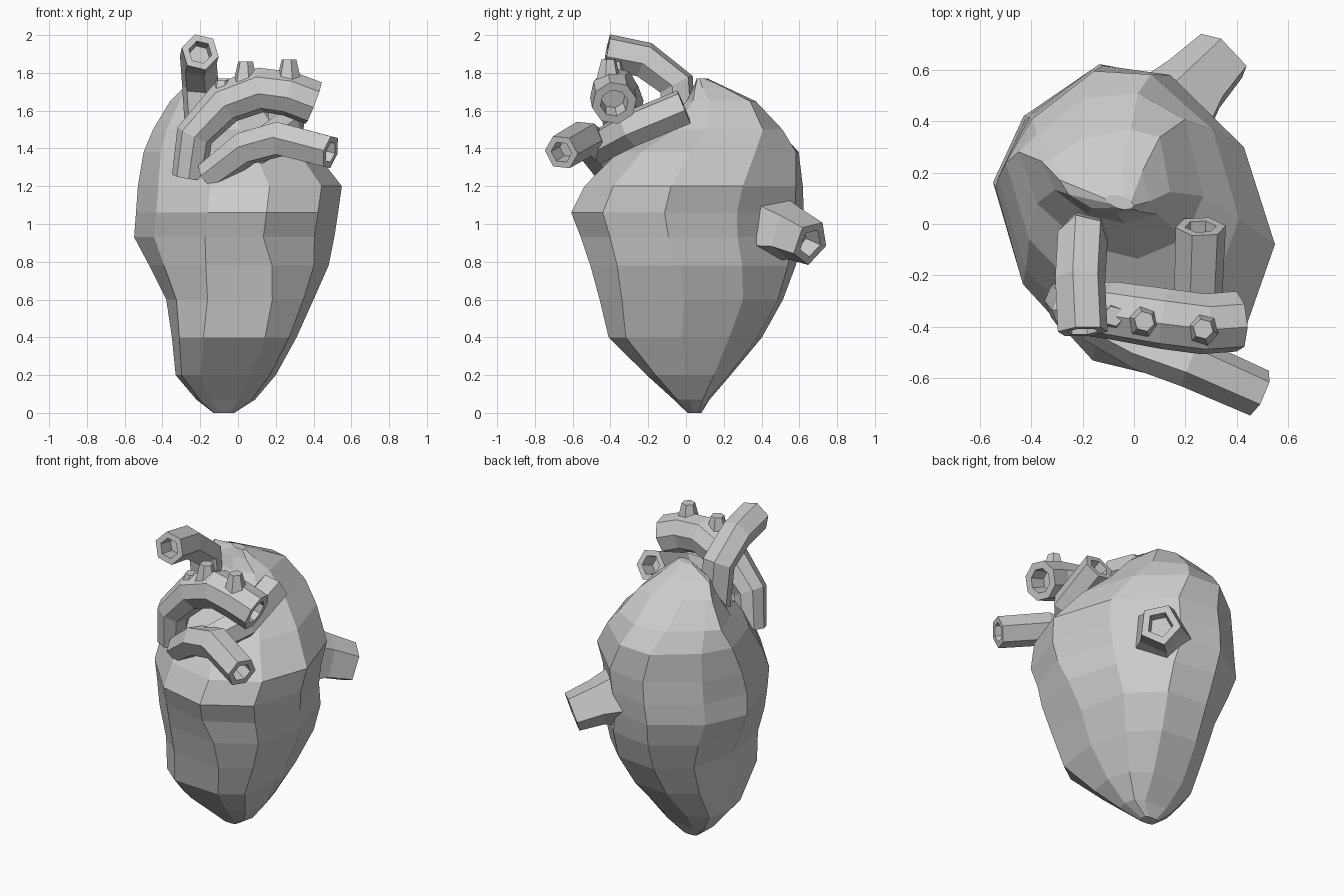
import bpy, bmesh
from math import sin, cos, tau, copysign
from mathutils import Vector

if "Cube" in bpy.data.objects:
    bpy.data.objects.remove(bpy.data.objects["Cube"])

grey = bpy.data.materials.new("plain grey")
grey.use_nodes = True
grey.diffuse_color = (0.6, 0.6, 0.6, 1)
grey.node_tree.nodes["Principled BSDF"].inputs["Base Color"].default_value = grey.diffuse_color


def loft(name, rings):
    """Skin a list of equal-length vertex rings and cap both ends."""
    bm = bmesh.new()
    loops = [[bm.verts.new(p) for p in ring] for ring in rings]
    for low, high in zip(loops, loops[1:]):
        for i in range(len(low)):
            j = (i + 1) % len(low)
            bm.faces.new((low[i], low[j], high[j], high[i]))
    bm.faces.new(loops[0][::-1])
    bm.faces.new(loops[-1])
    bmesh.ops.recalc_face_normals(bm, faces=bm.faces)
    mesh = bpy.data.meshes.new(name)
    bm.to_mesh(mesh)
    bm.free()
    mesh.materials.append(grey)
    obj = bpy.data.objects.new(name, mesh)
    bpy.context.collection.objects.link(obj)
    return obj


def body_ring(z, x0, x1, y0, y1, front, back, sides=10):
    """Oval section; front and back are (power, skew), lower powers being boxier."""
    ring = []
    for i in range(sides):
        a = tau * i / sides
        power, skew = front if sin(a) < 0.01 else back
        dx = (x1 - x0) / 2 * copysign(abs(cos(a)) ** power, cos(a))
        dy = (y1 - y0) / 2 * copysign(abs(sin(a) / sin(tau / 5)) ** power, sin(a))
        ring.append(((x0 + x1) / 2 + dx, (y0 + y1) / 2 + dy - skew * dx, z))
    return ring


def tube(name, path, radii, sides=6, hollow=True):
    """Faceted vessel along a path, with a hollow mouth at its last point."""
    pts = [Vector(p) for p in path]
    last = len(pts) - 1
    rings, prev, side = [], None, None
    for k, p in enumerate(pts):
        ahead = (pts[min(k + 1, last)] - p).normalized()
        behind = (p - pts[max(k - 1, 0)]).normalized()
        t = (ahead + behind).normalized()
        if prev is None:
            side = t.orthogonal().normalized()
        else:
            side = prev.rotation_difference(t) @ side
        prev = t
        other = t.cross(side)

        def ring(r, back=0.0):
            return [p - t * back + (side * cos(tau * i / sides) + other * sin(tau * i / sides)) * r
                    for i in range(sides)]

        rings.append(ring(radii[k]))
    if hollow:
        rings += [ring(radii[-1] * 0.62), ring(radii[-1] * 0.55, 0.1)]
    return loft(name, rings)


# Main muscle: z, x and y extents, front and back shape of each section
boxy, medium, cut = (0.6, 0.06), (0.85, 0.15), (1.05, 0.24)
sections = [
    (0.0, -0.13, -0.02, 0.01, 0.08, boxy, boxy),
    (0.07, -0.22, 0.09, -0.06, 0.12, boxy, boxy),
    (0.2, -0.33, 0.2, -0.2, 0.23, boxy, (0.8, 0.06)),
    (0.4, -0.35, 0.31, -0.4, 0.39, boxy, (0.85, 0.1)),
    (0.6, -0.38, 0.4, -0.44, 0.5, (0.7, 0.1), (0.9, 0.1)),
    (0.78, -0.47, 0.48, -0.48, 0.56, medium, (1.05, 0.15)),
    (0.93, -0.55, 0.51, -0.52, 0.59, cut, (1.2, 0.18)),
    (1.06, -0.54, 0.53, -0.57, 0.6, cut, (1.2, 0.18)),
    (1.2, -0.53, 0.55, -0.5, 0.6, cut, (1.2, 0.14)),
    (1.38, -0.5, 0.41, -0.33, 0.59, cut, (1.2, 0.06)),
    (1.5, -0.45, 0.27, -0.11, 0.5, cut, (1.05, -0.1)),
    (1.65, -0.36, 0.14, 0.02, 0.35, cut, (0.8, -0.2)),
    (1.72, -0.29, 0.06, 0.05, 0.21, cut, (0.8, -0.15)),
    (1.77, -0.11, 0.0, 0.06, 0.11, cut, cut),
]
loft("heart_muscle", [body_ring(*s) for s in sections])

# Upper vein bending forward over the top
tube("upper_vein",
     [(-0.19, -0.03, 1.45), (-0.2, -0.05, 1.74), (-0.21, -0.22, 1.87), (-0.2, -0.42, 1.91)],
     [0.09, 0.1, 0.1, 0.1])

# Great arch with three small branch stumps
tube("great_arch",
     [(-0.26, -0.3, 1.25), (-0.23, -0.33, 1.47), (-0.07, -0.34, 1.64), (0.12, -0.37, 1.71),
      (0.27, -0.39, 1.69), (0.4, -0.38, 1.64)],
     [0.09, 0.1, 0.115, 0.12, 0.12, 0.12], sides=8)
for n, (x, y, top) in enumerate([(-0.08, -0.36, 1.76), (0.04, -0.38, 1.86), (0.27, -0.41, 1.87)]):
    tube(f"arch_branch_{n + 1}", [(x, y, top - 0.14), (x, y, top)], [0.075, 0.04], hollow=False)

# Front trunk vessel and its rear-facing branch
tube("front_trunk",
     [(-0.16, -0.38, 1.25), (0.04, -0.48, 1.4), (0.22, -0.54, 1.45), (0.49, -0.66, 1.38)],
     [0.08, 0.095, 0.1, 0.095])
tube("rear_branch",
     [(0.1, -0.48, 1.4), (0.25, -0.3, 1.5), (0.26, -0.01, 1.62)],
     [0.09, 0.1, 0.1])

# Flared vein stump low on the back
tube("back_vein",
     [(0.16, 0.44, 0.98), (0.25, 0.55, 0.95), (0.355, 0.66, 0.9)],
     [0.19, 0.145, 0.125], sides=5)
